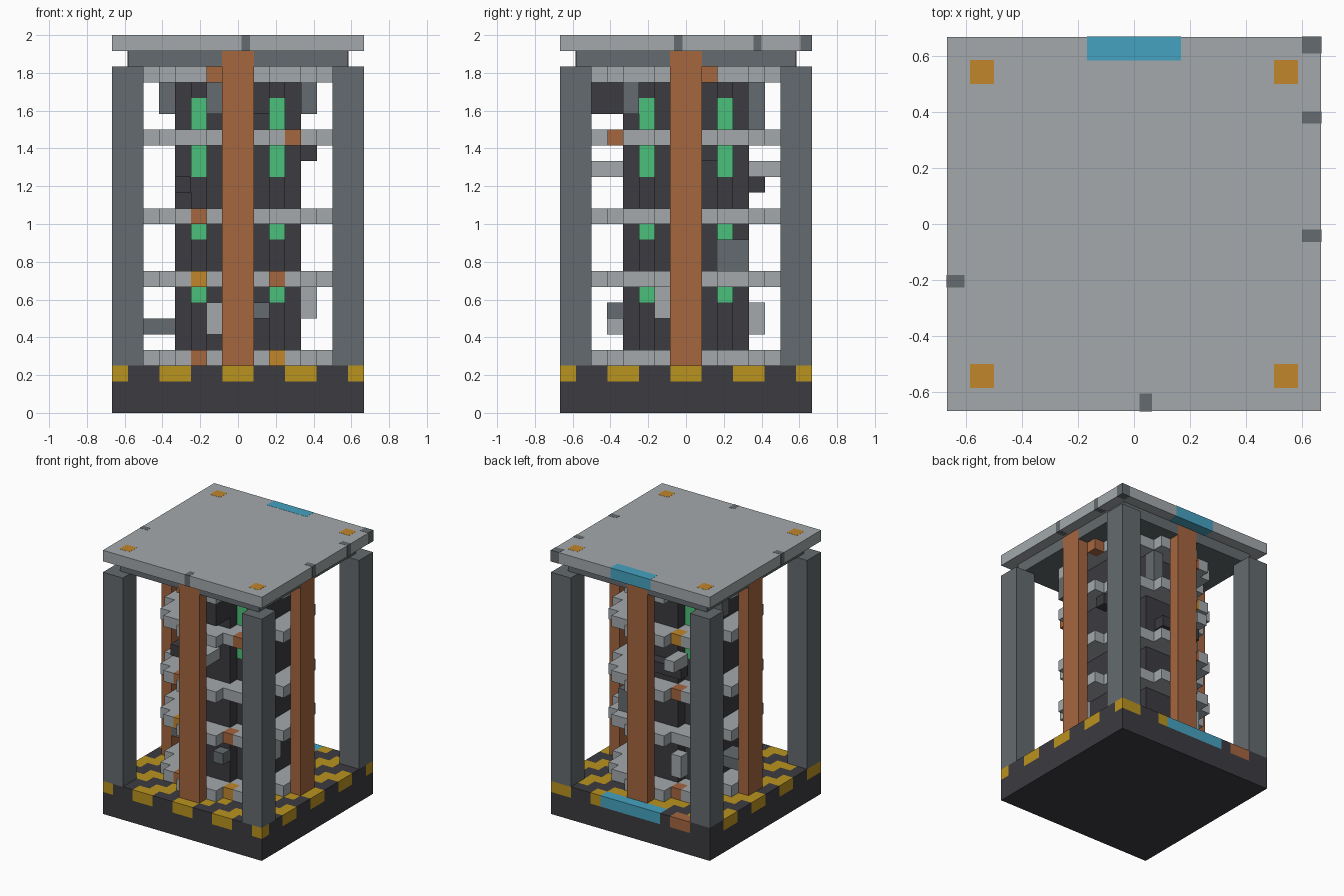
import bpy
import bmesh
from mathutils import Matrix, Vector

if "Cube" in bpy.data.objects:
    bpy.data.objects.remove(bpy.data.objects["Cube"], do_unlink=True)

U = 1 / 12  # block size


def linear(c):
    return c / 12.92 if c <= 0.04045 else ((c + 0.055) / 1.055) ** 2.4


def material(name, code):
    rgb = [linear(int(code[i:i + 2], 16) / 255) for i in (0, 2, 4)] + [1]
    m = bpy.data.materials.new(name)
    m.use_nodes = True
    m.diffuse_color = rgb
    m.node_tree.nodes["Principled BSDF"].inputs["Base Color"].default_value = rgb
    return m


MATS = {name: material(name, code) for name, code in (
    ("light_grey", "A3A9AC"), ("steel_grey", "646B6E"), ("charcoal", "3C3B40"),
    ("copper", "A5663F"), ("orange", "C0862B"), ("yellow", "BA931F"),
    ("green", "4BC07A"), ("blue", "45A2C0"))}
ORDER = list(MATS)


def finish(name, bm, colours):
    mesh = bpy.data.meshes.new(name)
    bm.to_mesh(mesh)
    bm.free()
    for c in colours:
        mesh.materials.append(MATS[c])
    obj = bpy.data.objects.new(name, mesh)
    bpy.context.collection.objects.link(obj)
    return obj


def box(name, colour, lo, hi, grow=0.0):
    """Box between two corners, given in blocks."""
    lo = Vector(lo) * U - Vector((grow,) * 3)
    hi = Vector(hi) * U + Vector((grow,) * 3)
    bm = bmesh.new()
    bmesh.ops.create_cube(bm, size=1, matrix=Matrix.Translation((lo + hi) / 2)
                          @ Matrix.Diagonal((*(hi - lo), 1)))
    return finish(name, bm, [colour])


def blocks(name, cells):
    """Block solid from {(x, y, z): colour}, keeping only outer faces."""
    bm = bmesh.new()
    for cell, colour in cells.items():
        for axis in range(3):
            for side in (0, 1):
                near = list(cell)
                near[axis] += 2 * side - 1
                if tuple(near) in cells:
                    continue
                a, b = (axis + 1) % 3, (axis + 2) % 3
                ring = []
                for da, db in ((0, 0), (1, 0), (1, 1), (0, 1)):
                    p = list(cell)
                    p[axis] += side
                    p[a] += da
                    p[b] += db
                    ring.append(bm.verts.new(Vector(p) * U))
                face = bm.faces.new(ring if side else ring[::-1])
                face.material_index = ORDER.index(colour)
    bmesh.ops.remove_doubles(bm, verts=bm.verts, dist=0.0001)
    return finish(name, bm, ORDER)


def disc(radius):
    r = range(-radius, radius)
    return [(x, y) for x in r for y in r
            if (x + 0.5) ** 2 + (y + 0.5) ** 2 < radius ** 2]


# Base: plain plinth with a diagonally striped top course
box("base_plinth", "charcoal", (-8, -8, 0), (8, 8, 2))


def base_colour(x, y):
    if y == 7 and -3 <= x < 3:
        return "blue"
    if y == 7 and x in (-6, -5):
        return "copper"
    return "yellow" if (x - y) % 4 in (0, 3) else "charcoal"


blocks("base_striped_deck", {(x, y, 2): base_colour(x, y)
                             for x in range(-8, 8) for y in range(-8, 8)})

# Corner posts
for sx, lx in (("right", -8), ("left", 6)):
    for sy, ly in (("front", -8), ("back", 6)):
        box(f"corner_post_{sy}_{sx}", "steel_grey", (lx, ly, 3), (lx + 2, ly + 2, 22))

# Copper conductors, one in the middle of each side
for side, lo, hi in (("front", (-1, -7), (1, -6)), ("back", (-1, 6), (1, 7)),
                     ("right", (-7, -1), (-6, 1)), ("left", (6, -1), (7, 1))):
    box("conductor_" + side, "copper", (*lo, 3), (*hi, 23), 0.001)

# Round core with glowing strips on its diagonals
LIT = {7, 11, 15, 16, 17, 18, 19}
blocks("core", {(x, y, z): "green" if z in LIT and x in (-3, 2) and y in (-3, 2)
                else "charcoal" for x, y in disc(4) for z in range(3, 21)})

# Rings around the core, with odd coloured blocks
ACCENTS = {
    3: {(-3, -5): "copper", (2, -5): "orange", (-3, 4): "copper"},
    8: {(-3, -5): "orange", (2, -5): "copper"},
    12: {(-3, -5): "copper", (-3, 4): "copper"},
    17: {(3, -5): "copper", (-3, 4): "orange"},
    21: {(-2, -6): "copper", (5, 1): "copper", (-3, 4): "copper"},
}
core_cells = set(disc(4))
for n, (z, odd) in enumerate(ACCENTS.items(), 1):
    blocks(f"ring_{n}", {(x, y, z): odd.get((x, y), "light_grey")
                         for x, y in disc(6) if z == 21 or (x, y) not in core_cells})

# Small machine blocks fixed to the core
for name, colour, lo, size in (
        ("upper_vent_front", "charcoal", (1, -6, 19), (1, 2, 2)),
        ("upper_box_front", "steel_grey", (-2, -5, 19), (1, 1, 2)),
        ("upper_box_left", "steel_grey", (4, -4, 19), (1, 1, 2)),
        ("upper_box_right", "steel_grey", (-5, 1, 19), (1, 1, 2)),
        ("upper_box_back", "steel_grey", (1, 4, 18), (1, 1, 3)),
        ("side_plug", "charcoal", (4, 1, 16), (1, 1, 1)),
        ("link_front", "light_grey", (-1, -6, 15), (2, 2, 1)),
        ("link_back", "light_grey", (-3, 4, 15), (1, 2, 1)),
        ("bar_back", "charcoal", (-3, 4, 14), (4, 1, 1)),
        ("plug_front", "charcoal", (-4, -4, 14), (1, 2, 1)),
        ("panel_left", "steel_grey", (3, 2, 9), (1, 2, 2)),
        ("lower_box_left", "light_grey", (4, -2, 6), (1, 1, 2)),
        ("lower_box_front", "light_grey", (-2, -5, 5), (1, 1, 2)),
        ("lower_plug_front", "steel_grey", (1, -5, 6), (1, 1, 1)),
        ("lower_box_back", "light_grey", (-3, 4, 5), (1, 1, 2)),
        ("link_right", "steel_grey", (-6, -1, 5), (2, 2, 1))):
    box(name, colour, lo, Vector(lo) + Vector(size), 0.0005)

# Roof: recessed course and overhanging plate
box("roof_course", "steel_grey", (-7, -7, 22), (7, 7, 23))
box("roof_plate", "light_grey", (-8, -8, 23), (8, 8, 24))

# Roof inlays: bolts, back marker and worn edge notches
for x in (-7, 6):
    for y in (-7, 6):
        box("roof_bolt", "orange", (x, y, 23.9), (x + 1, y + 1, 24), 0.001)
box("roof_marker", "blue", (-2, 7, 23), (2, 8, 24), 0.001)
for lo, hi in (((7.2, 7.3), (8, 8)), ((7.2, 4.3), (8, 4.8)), ((7.2, -0.75), (8, -0.25)),
               ((-8, -2.7), (-7.25, -2.2)), ((0.25, -8), (0.75, -7.25))):
    box("roof_notch", "steel_grey", (*lo, 23), (*hi, 24), 0.001)
